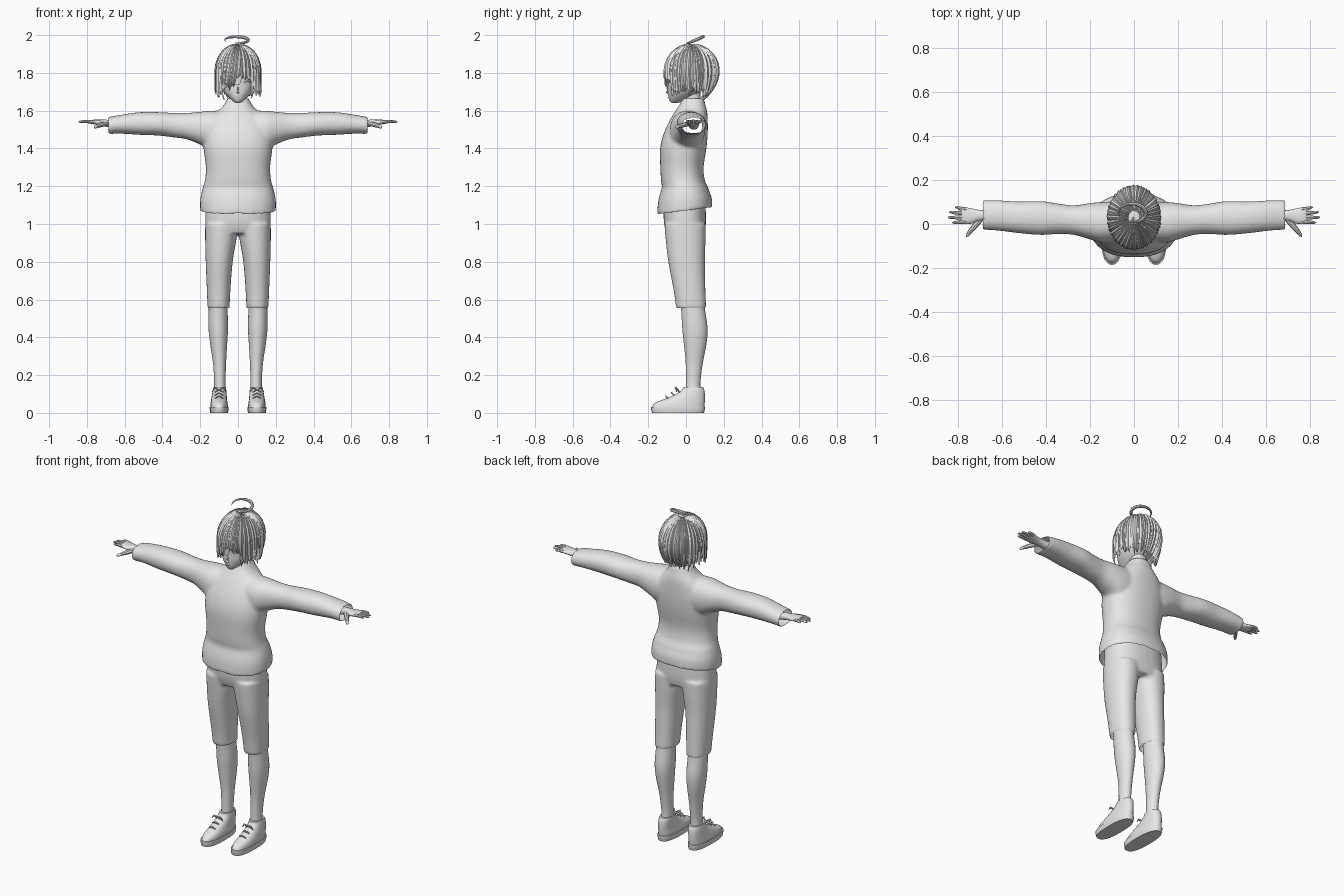
import bpy, bmesh, math, random
from mathutils import Vector

random.seed(4)
if "Cube" in bpy.data.objects:
    bpy.data.objects.remove(bpy.data.objects["Cube"])

grey = bpy.data.materials.new("plain_grey")
grey.use_nodes = True
grey.diffuse_color = (0.8, 0.8, 0.8, 1)
grey.node_tree.nodes["Principled BSDF"].inputs["Base Color"].default_value = (0.8, 0.8, 0.8, 1)


def finish(bm, name, angle=40, recalc=True):
    if recalc:
        bmesh.ops.recalc_face_normals(bm, faces=bm.faces)
    mesh = bpy.data.meshes.new(name)
    bm.to_mesh(mesh)
    bm.free()
    mesh.materials.append(grey)
    mesh.shade_smooth()
    mesh.set_sharp_from_angle(angle=math.radians(angle))
    obj = bpy.data.objects.new(name, mesh)
    bpy.context.collection.objects.link(obj)
    return obj


def skin_rings(bm, rings):
    """Bridge rings of vertices and cap both ends."""
    for a, b in zip(rings, rings[1:]):
        n = len(a)
        for i in range(n):
            bm.faces.new((a[i], a[(i + 1) % n], b[(i + 1) % n], b[i]))
    bm.faces.new(rings[0][::-1])
    bm.faces.new(rings[-1])


def loft(bm, axis, rows, side=1, power=2.2, sides=28, steps=4):
    """Smooth loft; each row is (position, u min, u max, v min, v max)."""
    smooth = []
    for i in range(len(rows) - 1):
        p0, p1, p2, p3 = (rows[max(i - 1, 0)], rows[i], rows[i + 1], rows[min(i + 2, len(rows) - 1)])
        for k in range(steps):
            t = k / steps
            smooth.append([b + t * (c - a) / 2 + t * t * (a - 2.5 * b + 2 * c - d / 2)
                           + t ** 3 * (1.5 * (b - c) + (d - a) / 2)
                           for a, b, c, d in zip(p0, p1, p2, p3)])
    smooth.append(rows[-1])
    rings = []
    for w, u0, u1, v0, v1 in smooth:
        ring = []
        for j in range(sides):
            c, s = math.cos(math.tau * j / sides), math.sin(math.tau * j / sides)
            u = (u0 + u1) / 2 + (u1 - u0) / 2 * math.copysign(abs(c) ** (2 / power), c)
            v = (v0 + v1) / 2 + (v1 - v0) / 2 * math.copysign(abs(s) ** (2 / power), s)
            x, y, z = (u, v, w) if axis == "Z" else (w, u, v)
            ring.append(bm.verts.new((x * side, y, z)))
        rings.append(ring)
    skin_rings(bm, rings)


def tube(bm, points, radii, side=1, sides=8):
    pts = [Vector((x * side, y, z)) for x, y, z in points]
    rings = []
    for i, p in enumerate(pts):
        d = pts[min(i + 1, len(pts) - 1)] - pts[max(i - 1, 0)]
        q = d.to_track_quat("Z", "Y")
        rings.append([bm.verts.new(p + q @ Vector((radii[i] * math.cos(math.tau * j / sides),
                                                   radii[i] * math.sin(math.tau * j / sides), 0)))
                      for j in range(sides)])
    skin_rings(bm, rings)


def fuse(bm, name, opening, shear=None):
    """Blend overlapping lofts into one garment, then open its ends."""
    obj = finish(bm, name)
    mod = obj.modifiers.new("blend", "REMESH")
    mod.mode, mod.voxel_size = "VOXEL", 0.009
    mod = obj.modifiers.new("soften", "SMOOTH")
    mod.iterations, mod.factor = 5, 0.5
    ev = obj.evaluated_get(bpy.context.evaluated_depsgraph_get())
    out = bmesh.new()
    out.from_mesh(ev.to_mesh())
    ev.to_mesh_clear()
    bpy.data.objects.remove(obj)
    out.normal_update()
    ends = [f for f in out.faces if opening(f.calc_center_median(), f.normal)]
    bmesh.ops.delete(out, geom=ends, context="FACES")
    for v in out.verts:
        if shear:
            shear(v.co)
    return finish(out, name, recalc=False)


# Sweater: torso and both sleeves
TORSO = [(1.07, -.2, .2, -.152, .14), (1.13, -.2, .2, -.148, .135), (1.19, -.187, .187, -.128, .118),
         (1.23, -.175, .175, -.132, .1), (1.3, -.17, .17, -.136, .093), (1.4, -.182, .182, -.137, .108),
         (1.48, -.18, .18, -.118, .115), (1.55, -.15, .15, -.085, .115), (1.595, -.108, .108, -.058, .112),
         (1.63, -.075, .075, -.035, .103), (1.665, -.058, .058, -.02, .095)]
SLEEVE = [(.04, -.07, .1, 1.4, 1.6), (.14, -.085, .1, 1.39, 1.6), (.2, -.07, .095, 1.42, 1.594),
          (.27, -.05, .085, 1.448, 1.588), (.34, -.045, .092, 1.458, 1.588), (.42, -.05, .104, 1.468, 1.592),
          (.52, -.042, .102, 1.472, 1.592), (.62, -.03, .108, 1.478, 1.578), (.692, -.026, .108, 1.476, 1.565)]
bm = bmesh.new()
loft(bm, "Z", TORSO, power=2.3, sides=40)
for side in (1, -1):
    loft(bm, "X", SLEEVE, side)


def tilt_hem(co):
    if co.z < 1.17:
        co.z += co.y * 0.13 * min(1, (1.17 - co.z) / .06)


fuse(bm, "sweater", lambda c, n: (c.z < 1.09 and n.z < -.6) or (abs(c.x) > .67 and abs(n.x) > .6), tilt_hem)

# Cropped trousers
TROUSER_LEG = [(.55, .045, .161, -.052, .107), (.65, .04, .165, -.066, .103), (.8, .028, .171, -.094, .1),
               (.92, .008, .174, -.108, .104), (1.0, .0, .174, -.115, .105)]
bm = bmesh.new()
loft(bm, "Z", [(.95, -.165, .165, -.1, .098), (1.02, -.174, .174, -.118, .106), (1.17, -.165, .165, -.118, .1)], power=2.4)
for side in (1, -1):
    loft(bm, "Z", TROUSER_LEG, side)
fuse(bm, "trousers", lambda c, n: c.z < .57 and n.z < -.6)

# Legs, shoes and hands for each side
CALF = [(.1, .066, .128, -.002, .078), (.17, .066, .126, 0, .077), (.27, .063, .133, -.002, .09),
        (.37, .057, .148, -.012, .109), (.45, .053, .156, -.02, .114), (.55, .055, .155, -.026, .1),
        (.66, .055, .155, -.04, .09)]
SOLE = [(0, .053, .147, -.18, .095), (.02, .05, .15, -.185, .1), (.032, .05, .15, -.185, .1)]
UPPER = [(.03, .053, .147, -.181, .097), (.052, .055, .145, -.165, .099), (.07, .058, .142, -.122, .1),
         (.095, .06, .138, -.062, .1), (.12, .062, .134, -.024, .097), (.137, .064, .13, -.014, .09)]
PALM = [(.62, .015, .068, 1.5, 1.55), (.7, .014, .064, 1.515, 1.552), (.735, .002, .07, 1.522, 1.552),
        (.765, 0, .076, 1.528, 1.552), (.782, .002, .075, 1.531, 1.549)]
FINGERS = [(.01, .826, .006), (.029, .845, .03), (.048, .84, .054), (.066, .812, .076)]
for word, side in (("left", 1), ("right", -1)):
    bm = bmesh.new()
    loft(bm, "Z", CALF, side, 2)
    finish(bm, word + "_lower_leg")

    bm = bmesh.new()
    loft(bm, "Z", SOLE, side, 2.5, steps=2)
    loft(bm, "Z", UPPER, side, 2.3)
    finish(bm, word + "_shoe")

    # Lace bows and crossings on the instep
    bm = bmesh.new()
    for k in range(3):
        y, z = -.095 + .03 * k, .083 + .017 * k
        tube(bm, [(.078, y, z - .006), (.1, y - .012, z + .006), (.122, y, z - .006)], [.004] * 3, side, 6)
    for s in (-1, 1):
        tube(bm, [(.1, -.04, .122), (.1 + s * .022, -.055, .132), (.1 + s * .036, -.05, .112)],
             [.003, .006, .002], side, 6)
    finish(bm, word + "_laces")

    bm = bmesh.new()
    loft(bm, "X", PALM, side, 2.2, 20)
    for base, reach, tip in FINGERS:
        mid = (.77 + reach) / 2
        tube(bm, [(.762, base, 1.54), (mid, (base + tip) / 2, 1.543), (reach - .008, tip, 1.541),
                  (reach, tip, 1.54)], [.0095, .0085, .006, .002], side)
    tube(bm, [(.695, .022, 1.532), (.722, -.008, 1.526), (.745, -.035, 1.518), (.758, -.052, 1.512),
              (.762, -.057, 1.51)], [.012, .013, .01, .007, .002], side)
    finish(bm, word + "_hand")

# Neck and head
bm = bmesh.new()
loft(bm, "Z", [(1.58, -.055, .055, -.02, .09), (1.66, -.046, .046, -.014, .078), (1.76, -.046, .046, -.02, .075)])
finish(bm, "neck")
HEAD = [(1.641, -.012, .012, -.076, -.045), (1.655, -.032, .032, -.088, .0), (1.68, -.058, .058, -.094, .05),
        (1.71, -.08, .08, -.096, .09), (1.75, -.094, .094, -.096, .12), (1.8, -.1, .1, -.102, .135),
        (1.86, -.094, .094, -.096, .13), (1.91, -.065, .065, -.06, .1), (1.935, -.02, .02, 0, .05)]
bm = bmesh.new()
loft(bm, "Z", HEAD, power=2.1, sides=36)
tube(bm, [(0, -.088, 1.735), (0, -.098, 1.712), (0, -.1, 1.698), (0, -.093, 1.692)], [.003, .006, .008, .003])
for side in (1, -1):
    tube(bm, [(.092, .035, 1.7), (.101, .04, 1.73), (.106, .046, 1.76), (.1, .04, 1.78)], [.004, .011, .015, .004], side)
finish(bm, "head")

# Eyelid, brow and mouth lines
bm = bmesh.new()
for side in (1, -1):
    tube(bm, [(.03, -.093, 1.748), (.05, -.086, 1.756), (.074, -.064, 1.748)], [.001, .004, .001], side, 6)
    tube(bm, [(.028, -.097, 1.788), (.05, -.09, 1.793), (.074, -.068, 1.786)], [.001, .003, .001], side, 6)
tube(bm, [(-.012, -.094, 1.672), (0, -.0955, 1.671), (.012, -.094, 1.672)], [.001, .002, .001], 1, 6)
finish(bm, "face_lines")


# Hair: a cap following the skull with layered pointed locks
def hang(a):
    a = (a + math.pi) % math.tau - math.pi
    if -.75 < a < .1:
        return .085
    if abs(a) < .75:
        return .03 + .04 * a
    return .112 if abs(a) < 1.9 else .125


def hair_point(a, t, drop, scale=1.0):
    if t < .6:
        s, z = math.sin(t / .6 * math.pi / 2), 1.81 + .144 * scale * math.cos(t / .6 * math.pi / 2)
    else:
        k = (t - .6) / .4 * drop / .13
        s, z = 1 - (.04 + .34 * max(0, -math.cos(a))) * k * k, 1.81 - .13 * k
    s *= scale
    return Vector((.122 * s * math.sin(a), .03 - .146 * s * math.cos(a), z))


bm = bmesh.new()
N = 72
rings = [[bm.verts.new(hair_point(math.tau * i / N, t / 14, hang(math.tau * i / N) * .85, .965)) for i in range(N)]
         for t in range(1, 15)]
for r0, r1 in zip(rings, rings[1:]):
    for i in range(N):
        bm.faces.new((r0[i], r0[(i + 1) % N], r1[(i + 1) % N], r1[i]))
bm.faces.new(rings[0])
finish(bm, "hair_cap")

bm = bmesh.new()
COUNT = 34
for layer in range(2):
    for i in range(COUNT):
        a = math.tau * (i + layer / 2 + random.uniform(-.2, .2)) / COUNT
        drop = hang(a) * random.uniform(.95, 1.13 if layer else 1.25)
        half = math.pi / COUNT * random.uniform(1.1, 1.4)
        lean = random.uniform(-.08, .08) - (.14 if -.8 < a - math.tau * (a > math.pi) < .15 else 0)
        lift = 1.0 + .012 * layer
        strip = []
        for k in range(1, 13):
            t = k / 12
            w = half * (1 if t < .65 else math.sqrt((1.001 - t) / .35))
            c = a + lean * t * t
            flare = lift + (.03 * t ** 4 if abs(math.sin(a)) > .7 else 0)
            strip.append([bm.verts.new(hair_point(c + e * w, t, drop, flare - (.05 if e else -.008)))
                          for e in (-1, -.0, 1)])
        for r0, r1 in zip(strip, strip[1:]):
            for j in (0, 1):
                bm.faces.new((r0[j], r0[j + 1], r1[j + 1], r1[j]))
finish(bm, "hair_locks", 35)

# Curled stray lock above the crown
bm = bmesh.new()
curl, radii = [(.0, .03, 1.945)], [.004]
for k in range(25):
    a = math.radians(-95 + 300 * k / 24)
    y = .05 + .042 * math.sin(a)
    curl.append((-.008 + .062 * math.cos(a), y, 1.957 + .42 * (y - .01)))
    radii.append(.001 + .008 * math.sin(math.pi * min(1, .15 + .85 * k / 24)))
tube(bm, curl, radii)
finish(bm, "stray_curl")
